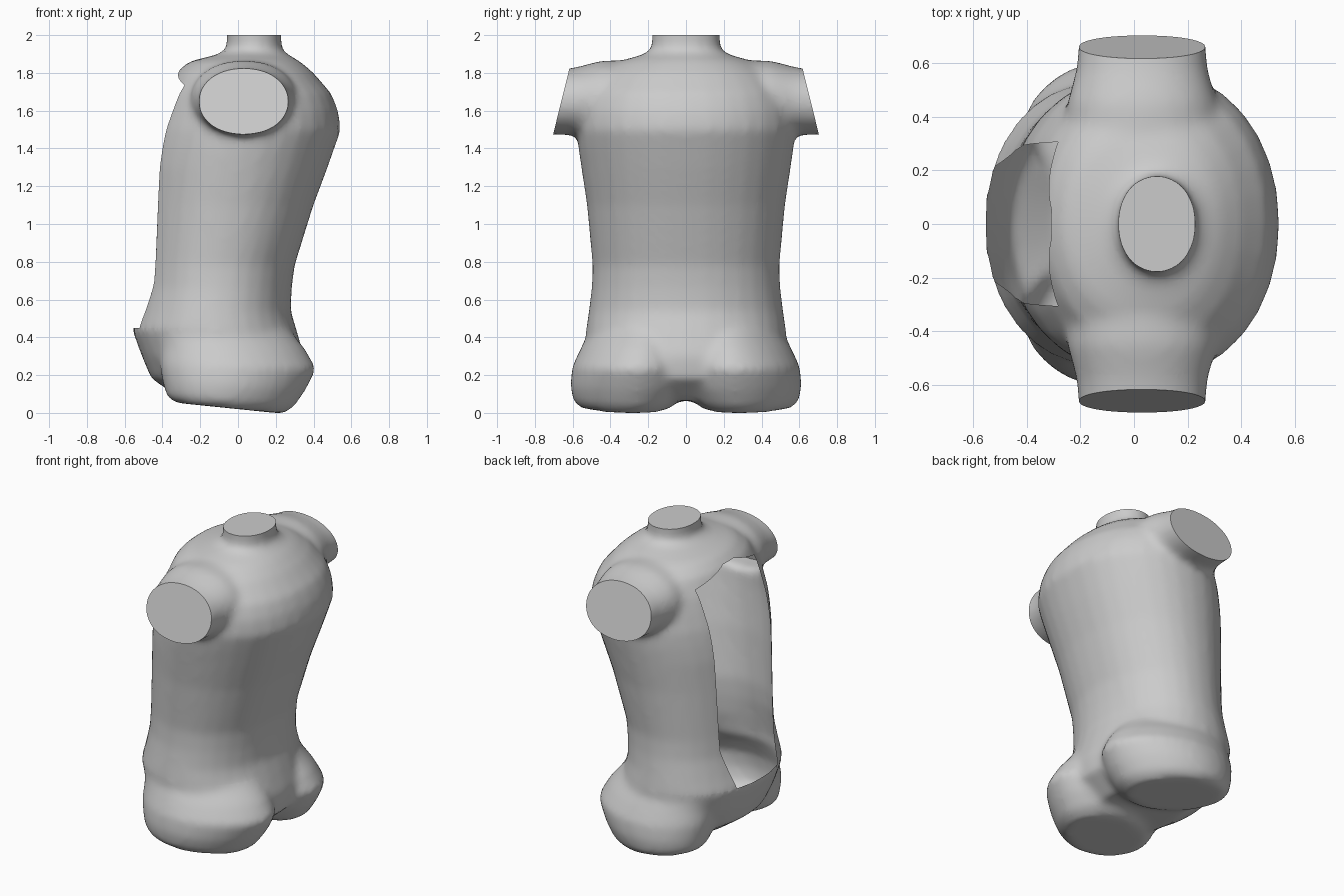
import bpy, bmesh, math
from mathutils import Vector

if "Cube" in bpy.data.objects:
    bpy.data.objects.remove(bpy.data.objects["Cube"])

N = 32
bm = bmesh.new()


def ring(center, u, v, e=2.2):
    """Superellipse cross-section spanned by vectors u and v."""
    c, u, v = Vector(center), Vector(u), Vector(v)
    out = []
    for i in range(N):
        a = 2 * math.pi * i / N
        ca, sa = math.cos(a), math.sin(a)
        out.append(c + u * math.copysign(abs(ca) ** (2 / e), ca)
                     + v * math.copysign(abs(sa) ** (2 / e), sa))
    return out


def loft(rings):
    """Closed skin through a list of rings."""
    vs = [[bm.verts.new(p) for p in r] for r in rings]
    for a, b in zip(vs, vs[1:]):
        for i in range(N):
            j = (i + 1) % N
            bm.faces.new((a[i], a[j], b[j], b[i]))
    bm.faces.new(vs[0][::-1])
    bm.faces.new(vs[-1])


# trunk and neck: height, belly x, back x, half width
trunk = [(.06, -.29, .20, .30), (.18, -.46, .34, .47), (.30, -.51, .35, .53),
         (.44, -.56, .31, .53), (.54, -.53, .28, .515), (.66, -.505, .285, .50),
         (.78, -.50, .30, .495), (1.10, -.49, .40, .525), (1.30, -.48, .475, .555),
         (1.40, -.465, .51, .57), (1.50, -.445, .545, .58), (1.60, -.41, .53, .57),
         (1.69, -.38, .495, .54), (1.80, -.33, .40, .46), (1.86, -.26, .33, .36),
         (1.90, -.10, .26, .22), (1.93, -.06, .23, .18), (2.08, -.06, .23, .18)]
loft([ring(((f + b) / 2, 0, z), ((b - f) / 2, 0, 0), (0, w, 0), 2.1)
      for z, f, b, w in trunk])

for s in (-1, 1):
    # arm stump
    loft([ring((.03, s * y, z), (ax, 0, 0), (0, 0, az), 2.1) for y, z, ax, az in
          [(.20, 1.68, .28, .19), (.45, 1.66, .28, .205), (.58, 1.65, .245, .18),
           (.76, 1.64, .23, .165)]])
    # thigh stump with buttock
    loft([ring((x, s * y, z), (ax, -s * .05, -t), (0, ay, 0), 1.9) for x, y, z, ax, ay, t in
          [(-.10, .26, .48, .34, .22, 0), (-.03, .28, .34, .385, .275, 0),
           (.00, .30, .24, .415, .30, .01), (-.02, .305, .14, .38, .305, .02),
           (-.04, .32, .06, .34, .275, .03), (-.05, .33, .02, .29, .23, .03)]])

bmesh.ops.recalc_face_normals(bm, faces=bm.faces)
me = bpy.data.meshes.new("torso")
bm.to_mesh(me)
bm.free()
torso = bpy.data.objects.new("torso", me)
bpy.context.collection.objects.link(torso)
bpy.context.view_layer.objects.active = torso
torso.select_set(True)

# fuse and blend the parts
m = torso.modifiers.new("fuse", 'REMESH')
m.mode = 'VOXEL'
m.voxel_size = .022
m = torso.modifiers.new("blend", 'SMOOTH')
m.factor, m.iterations = .5, 10
for name in ("fuse", "blend"):
    bpy.ops.object.modifier_apply(modifier=name)

bm = bmesh.new()
bm.from_mesh(me)


def cut(p, n, trim=False):
    r = bmesh.ops.bisect_plane(bm, geom=bm.verts[:] + bm.edges[:] + bm.faces[:],
                               plane_co=p, plane_no=n, clear_outer=trim)
    if trim:
        edges = [g for g in r['geom_cut'] if isinstance(g, bmesh.types.BMEdge)]
        bmesh.ops.contextual_create(bm, geom=edges)


# flat ends of neck and arms
cut((0, 0, 2), (0, 0, 1), True)
for s in (-1, 1):
    cut((0, s * .66, 1.65), (0, s * .97, .24), True)

# open front: window outline as planes in y and z
window = [((0, 0, .45), (0, 0, -1)), ((0, 0, 1.815), (0, 0, 1))]
for s in (-1, 1):
    window += [((0, s * .29, 1.2), (0, s, -.03)),
               ((0, s * .29, 1.74), (0, s * .3, .95)),
               ((0, s * .245, .58), (0, s * .97, -.25))]
for p, n in window:
    cut(p, n)
gone = []
for f in bm.faces:
    c = f.calc_center_median()
    if c.x < -.1 and all((c - Vector(p)).dot(Vector(n)) < 0 for p, n in window):
        gone.append(f)
bmesh.ops.delete(bm, geom=gone, context='FACES')

# rest on the ground
low = min(v.co.z for v in bm.verts)
for v in bm.verts:
    if v.co.z < .4:
        v.co.z -= low * (1 - v.co.z / .4)
bm.to_mesh(me)
bm.free()
bpy.ops.object.shade_smooth_by_angle(angle=math.radians(40))
